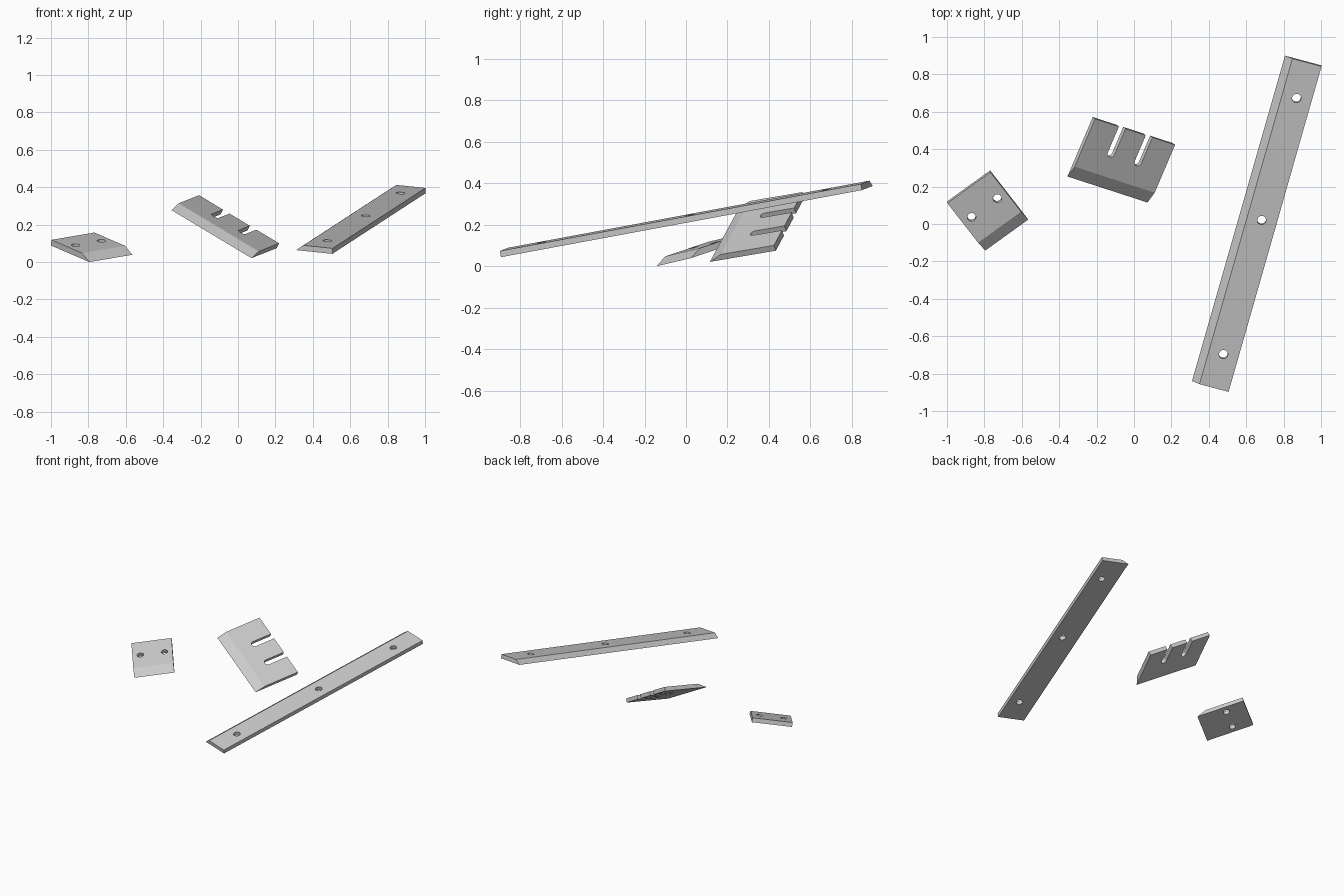
import bpy, bmesh, math
from mathutils import Vector, Matrix

if "Cube" in bpy.data.objects:
    bpy.data.objects.remove(bpy.data.objects["Cube"])


def prism(name, outline, sweep):
    """Extrude a flat 3D outline along a vector."""
    bm = bmesh.new()
    face = bm.faces.new([bm.verts.new(p) for p in outline])
    new = bmesh.ops.extrude_face_region(bm, geom=[face])["geom"]
    # keep the first face as a cap, move the new one
    bmesh.ops.translate(bm, vec=sweep, verts=[g for g in new if isinstance(g, bmesh.types.BMVert)])
    if not any(len(f.verts) == len(outline) and f.calc_center_median() == face.calc_center_median()
               for f in bm.faces if f.is_valid):
        bm.faces.new(bm.verts[:len(outline)])
    bmesh.ops.recalc_face_normals(bm, faces=bm.faces)
    me = bpy.data.meshes.new(name)
    bm.to_mesh(me)
    bm.free()
    ob = bpy.data.objects.new(name, me)
    bpy.context.collection.objects.link(ob)
    return ob


def hole(u, v, r, n=32):
    return [(u + r * math.cos(2 * math.pi * i / n), v + r * math.sin(2 * math.pi * i / n)) for i in range(n)]


def slot(u, v, r, v_open, n=16):
    """U-shaped slot, rounded end at v, open past v_open."""
    arc = [(u + r * math.cos(math.pi + math.pi * i / n), v + r + r * math.sin(math.pi + math.pi * i / n))
           for i in range(n + 1)]
    return arc + [(u + r, v_open), (u - r, v_open)]


def blade(name, origin, along, back, thick, bevel, cuts):
    """Plate with a sharp edge on its local x axis and its body towards local y."""
    L, W = Vector(along), Vector(back)
    x = L.normalized()
    z = L.cross(W).normalized()
    y = z.cross(x)
    w = W.dot(y)
    profile = [(0, 0, 0), (0, w, 0), (0, w, thick), (0, bevel, thick)]
    ob = prism(name, profile, (L.length, 0, 0))
    for i, outline in enumerate(cuts):
        c = prism("cutter", [(u, v, -0.05) for u, v in outline], (0, 0, 0.15))
        c.hide_render = True
        m = ob.modifiers.new("cut", 'BOOLEAN')
        m.operation, m.solver, m.object = 'DIFFERENCE', 'EXACT', c
        bpy.context.view_layer.objects.active = ob
        bpy.ops.object.modifier_apply(modifier=m.name)
        bpy.data.objects.remove(c)
    # place the plate in its tilted frame
    ob.matrix_world = Matrix.Translation(origin) @ Matrix((x, y, z)).transposed().to_4x4()
    bpy.ops.object.select_all(action='DESELECT')
    ob.select_set(True)
    bpy.context.view_layer.objects.active = ob
    bpy.ops.object.shade_smooth_by_angle(angle=math.radians(20))
    return ob


# small square blade with two bolt holes
blade("square_blade", (-0.795, -0.142, 0.0), (0.23, 0.166, 0.039), (-0.205, 0.262, 0.088), 0.032, 0.067,
      [hole(u, 0.203, 0.023) for u in (0.057, 0.229)])

# medium blade with two open slots
blade("slotted_blade", (-0.356, 0.254, 0.278), (0.428, -0.139, -0.257), (0.135, 0.318, 0.054), 0.03, 0.068,
      [slot(u, 0.177, 0.0215, 0.45) for u in (0.176, 0.35)])

# long blade with three bolt holes
blade("long_blade", (0.807, 0.90, 0.387), (-0.497, -1.74, -0.323), (0.193, -0.056, -0.021), 0.03, 0.04,
      [hole(u, 0.12, 0.024) for u in (0.202, 0.891, 1.648)])
